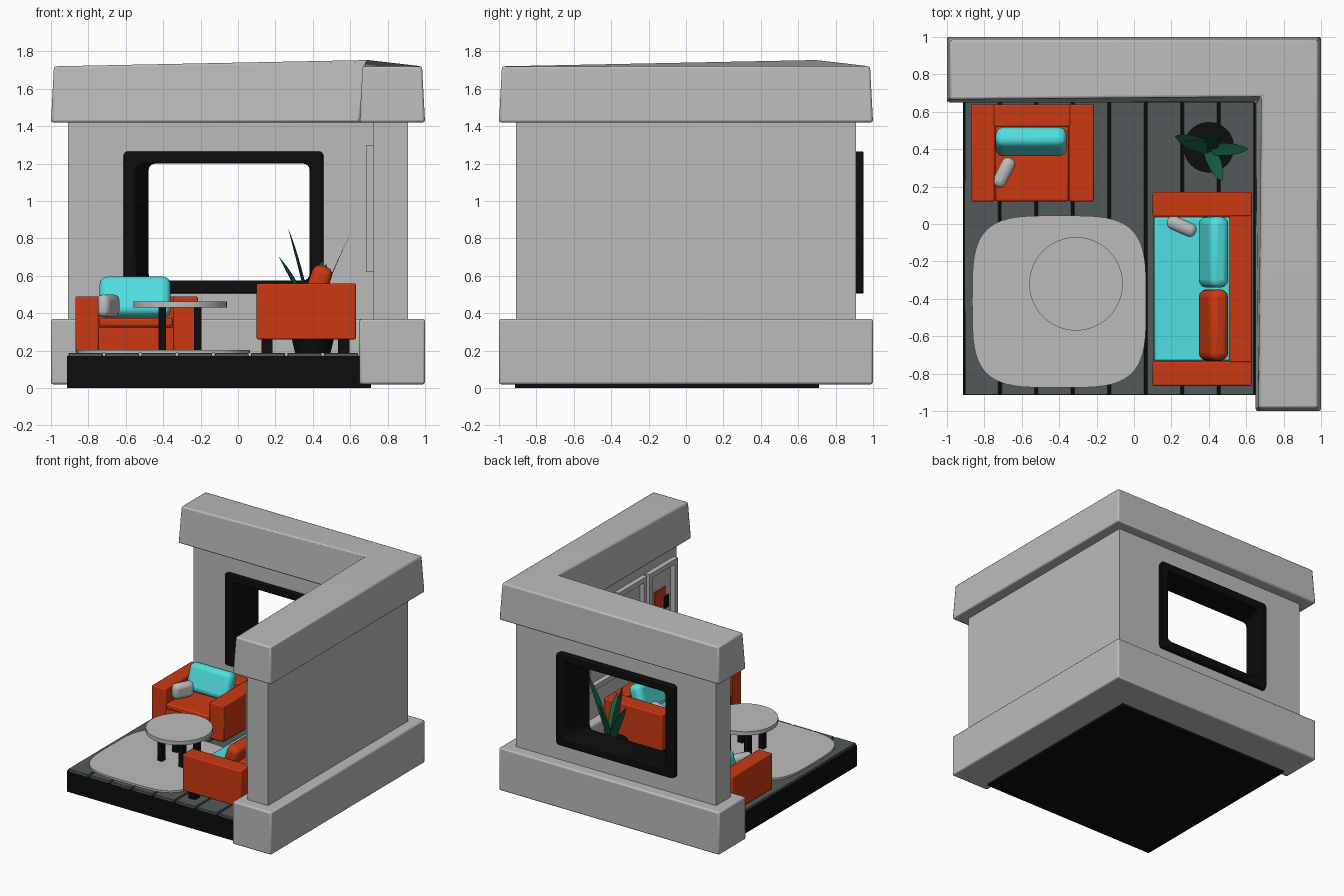
import bpy, bmesh, math
from mathutils import Vector, Matrix

old = bpy.data.objects.get("Cube")
if old:
    bpy.data.objects.remove(old, do_unlink=True)


def material(name, r, g, b):
    m = bpy.data.materials.new(name)
    m.use_nodes = True
    m.diffuse_color = (r, g, b, 1)
    m.node_tree.nodes["Principled BSDF"].inputs["Base Color"].default_value = (r, g, b, 1)
    return m


GREY = material("plaster grey", 0.5, 0.5, 0.5)
BLACK = material("soft black", 0.004, 0.004, 0.004)
SLATE = material("slate floor", 0.085, 0.1, 0.1)
ORANGE = material("burnt orange", 0.6, 0.04, 0.006)
CYAN = material("cyan fabric", 0.08, 0.74, 0.75)
GREEN = material("leaf green", 0.008, 0.11, 0.06)
made = []


def finish(name, bm, mat, bevel=0, segs=2):
    bmesh.ops.recalc_face_normals(bm, faces=bm.faces[:])
    me = bpy.data.meshes.new(name)
    bm.to_mesh(me)
    bm.free()
    me.materials.append(mat)
    ob = bpy.data.objects.new(name, me)
    bpy.context.scene.collection.objects.link(ob)
    made.append(ob)
    if bevel:
        mod = ob.modifiers.new("Bevel", 'BEVEL')
        mod.width, mod.segments, mod.limit_method = bevel, segs, 'ANGLE'
    return ob


def block(name, centre, size, mat, bevel=0, segs=2, rot=(0, 0, 0)):
    bm = bmesh.new()
    bmesh.ops.create_cube(bm, size=1, matrix=Matrix.Diagonal((*size, 1)))
    ob = finish(name, bm, mat, bevel, segs)
    ob.location, ob.rotation_euler = centre, rot
    return ob


def box(name, x, y, z, mat, bevel=0, segs=2):
    centre = [(a[0] + a[1]) / 2 for a in (x, y, z)]
    return block(name, centre, [a[1] - a[0] for a in (x, y, z)], mat, bevel, segs)


def cylinder(name, centre, r_low, r_high, height, mat, sides=48):
    bm = bmesh.new()
    bmesh.ops.create_cone(bm, cap_ends=True, segments=sides, radius1=r_low,
                          radius2=r_high, depth=height)
    ob = finish(name, bm, mat)
    ob.location = centre
    return ob


def corner_prism(name, outer, inner, z0, z1, mat, taper=0, rise=0, bevel=0.012):
    """L-shaped solid that runs along the back and the right side."""
    def loop(o, i, z, peak, lift):
        pts = [(o, o, z), (-o, o, z), (-o, i, z), (i + peak, i + peak, z + lift),
               (i, -o, z), (o, -o, z)]
        return [bm.verts.new(p) for p in pts]
    bm = bmesh.new()
    low = loop(outer, inner, z0, 0, 0)
    high = loop(outer - taper, inner + taper, z1, taper, rise)
    for ring in (low, high):
        bm.faces.new(ring[:4])
        bm.faces.new([ring[0], *ring[3:]])
    for k in range(6):
        n = (k + 1) % 6
        bm.faces.new([low[k], low[n], high[n], high[k]])
    return finish(name, bm, mat, bevel)


def round_rect(x0, x1, z0, z1, r):
    pts = []
    corners = [(x1 - r, z1 - r), (x0 + r, z1 - r), (x0 + r, z0 + r), (x1 - r, z0 + r)]
    for q, (cx, cz) in enumerate(corners):
        for s in range(5):
            a = math.pi / 2 * (q + s / 4)
            pts.append((cx + r * math.cos(a), cz + r * math.sin(a)))
    return pts


def slanted(bm, pts, y, shift):
    return [bm.verts.new((px + shift, y, pz)) for px, pz in pts]


# Walls with the slanted window opening
wall = corner_prism("walls", 0.91, 0.725, 0.3, 1.5, GREY, bevel=0)
bm = bmesh.new()
pts = round_rect(-0.575, 0.475, 0.52, 1.25, 0.02)
a, b = slanted(bm, pts, 0.6, -0.065), slanted(bm, pts, 1.05, 0.065)
bm.faces.new(a)
bm.faces.new(b)
for k in range(len(a)):
    n = (k + 1) % len(a)
    bm.faces.new([a[k], a[n], b[n], b[k]])
cutter = finish("window_cutter", bm, GREY)
cutter.hide_render = True
cut = wall.modifiers.new("Opening", 'BOOLEAN')
cut.operation, cut.object, cut.solver = 'DIFFERENCE', cutter, 'EXACT'
dg = bpy.context.evaluated_depsgraph_get()
wall_mesh = bpy.data.meshes.new_from_object(wall.evaluated_get(dg))
wall.modifiers.clear()
wall.data = wall_mesh
made.remove(cutter)
bpy.data.objects.remove(cutter, do_unlink=True)

# Window frame
bm = bmesh.new()
outer = round_rect(-0.58, 0.485, 0.505, 1.265, 0.025)
inner = round_rect(-0.51, 0.415, 0.575, 1.2, 0.035)
rings = [slanted(bm, p, y, s) for p, y, s in
         ((outer, 0.7, -0.035), (outer, 0.95, 0.035), (inner, 0.95, 0.035), (inner, 0.7, -0.035))]
for k in range(4):
    p, q = rings[k], rings[(k + 1) % 4]
    for j in range(len(p)):
        n = (j + 1) % len(p)
        bm.faces.new([p[j], p[n], q[n], q[j]])
finish("window_frame", bm, BLACK, 0.01)

# Plinth and cap
corner_prism("wall_plinth", 1.0, 0.65, 0.02, 0.37, GREY)
corner_prism("wall_cap", 1.0, 0.65, 1.42, 1.72, GREY, taper=0.016, rise=0.035)

# Floor slab and planks
box("floor_slab", (-0.915, 0.71), (-0.915, 0.71), (0, 0.17), BLACK)
for i in range(8):
    x = -0.912 + i * 0.195
    box("floor_plank", (x + 0.006, x + 0.189), (-0.915, 0.68), (0.165, 0.188), SLATE, 0.004, 1)

# Rug
bm = bmesh.new()
rim = []
for i in range(64):
    c, s = math.cos(math.tau * i / 64), math.sin(math.tau * i / 64)
    rim.append(bm.verts.new((-0.4 + 0.465 * math.copysign(abs(c) ** 0.52, c),
                             -0.415 + 0.46 * math.copysign(abs(s) ** 0.52, s), 0.188)))
face = bm.faces.new(rim)
top = bmesh.ops.extrude_face_region(bm, geom=[face])
bmesh.ops.translate(bm, vec=(0, 0, 0.016), verts=[v for v in top["geom"] if isinstance(v, bmesh.types.BMVert)])
finish("rug", bm, GREY)

# Coffee table
cylinder("table_top", (-0.31, -0.32, 0.447), 0.25, 0.25, 0.032, GREY)
for sx in (-1, 1):
    for sy in (-1, 1):
        block("table_leg", (-0.31 + sx * 0.095, -0.32 + sy * 0.095, 0.317), (0.042, 0.042, 0.23), BLACK)

# Armchair
for x in ((-0.87, -0.745), (-0.345, -0.215)):
    box("armchair_arm", x, (0.12, 0.64), (0.195, 0.49), ORANGE, 0.008)
box("armchair_back", (-0.75, -0.34), (0.52, 0.64), (0.195, 0.49), ORANGE, 0.008)
box("armchair_base", (-0.75, -0.34), (0.125, 0.53), (0.195, 0.325), ORANGE, 0.006)
box("armchair_seat", (-0.742, -0.348), (0.12, 0.52), (0.328, 0.375), ORANGE, 0.012)
block("armchair_cushion", (-0.55, 0.44, 0.485), (0.38, 0.11, 0.22), CYAN, 0.04, 3, (-0.35, 0, 0))
block("armchair_pillow", (-0.695, 0.275, 0.44), (0.17, 0.075, 0.12), GREY, 0.032, 3, (0, 0, 1.1))

# Sofa
for y in ((0.04, 0.17), (-0.865, -0.735)):
    box("sofa_arm", (0.1, 0.63), y, (0.26, 0.56), ORANGE, 0.008)
box("sofa_back", (0.51, 0.63), (-0.74, 0.045), (0.26, 0.56), ORANGE, 0.008)
box("sofa_base", (0.105, 0.52), (-0.74, 0.045), (0.26, 0.37), ORANGE, 0.006)
box("sofa_seat", (0.108, 0.515), (-0.733, 0.038), (0.372, 0.425), CYAN, 0.012)
for y, mat in ((-0.15, CYAN), (-0.54, ORANGE)):
    block("sofa_cushion", (0.425, y, 0.54), (0.11, 0.38, 0.235), mat, 0.04, 3, (0, 0.33, 0))
block("sofa_pillow", (0.255, -0.012, 0.48), (0.165, 0.075, 0.12), GREY, 0.032, 3, (0, 0, -0.42))
for x in (0.155, 0.565):
    for y in (-0.79, 0.1):
        block("sofa_leg", (x, y, 0.225), (0.06, 0.06, 0.08), BLACK)

# Potted plant
cylinder("plant_pot", (0.4, 0.41, 0.275), 0.095, 0.135, 0.175, BLACK, 32)
for tip, width in (((0.61, 0.4, 0.84), 0.05), ((0.27, 0.44, 0.85), 0.045), ((0.22, 0.47, 0.7), 0.06),
                   ((0.47, 0.23, 0.66), 0.055), ((0.45, 0.49, 0.68), 0.055)):
    tip = Vector(tip)
    root = Vector((0.4, 0.4, 0.34))
    bend = root.lerp(tip, 0.42) + Vector((0, 0, 0.06))
    side = Vector((-(tip.y - root.y), tip.x - root.x, 0)).normalized()
    bm = bmesh.new()
    rows = []
    for k in range(7):
        t = k / 6
        p = root * (1 - t) ** 2 + bend * 2 * t * (1 - t) + tip * t * t
        w = side * width * (0.04 + 0.96 * (1 - t) ** 0.7 * (0.55 + t))
        rows.append([bm.verts.new(p + o) for o in (-w, Vector((0, 0, -0.02 * (1 - t))), w)])
    for p, q in zip(rows, rows[1:]):
        for j in (0, 1):
            bm.faces.new([p[j], p[j + 1], q[j + 1], q[j]])
    finish("plant_leaf", bm, GREEN)

# Framed pictures on the side wall
for y in (-0.69, -0.29, 0.11):
    for s in (-1, 1):
        box("picture_frame_side", (0.685, 0.73), (y + s * 0.165 - 0.02, y + s * 0.165 + 0.02), (0.62, 1.3), GREY)
    for z in (0.64, 1.28):
        box("picture_frame_rail", (0.685, 0.73), (y - 0.15, y + 0.15), (z - 0.02, z + 0.02), GREY)
    box("picture_motif", (0.717, 0.725), (y - 0.07, y + 0.07), (0.95, 1.1), ORANGE)
    box("picture_accent", (0.714, 0.722), (y - 0.11, y - 0.05), (0.92, 1.02), BLACK)

# Smooth the rounded edges, keep the sharp ones
bpy.ops.object.select_all(action='DESELECT')
for ob in made:
    ob.select_set(True)
bpy.context.view_layer.objects.active = wall
bpy.ops.object.shade_smooth_by_angle(angle=math.radians(35))
